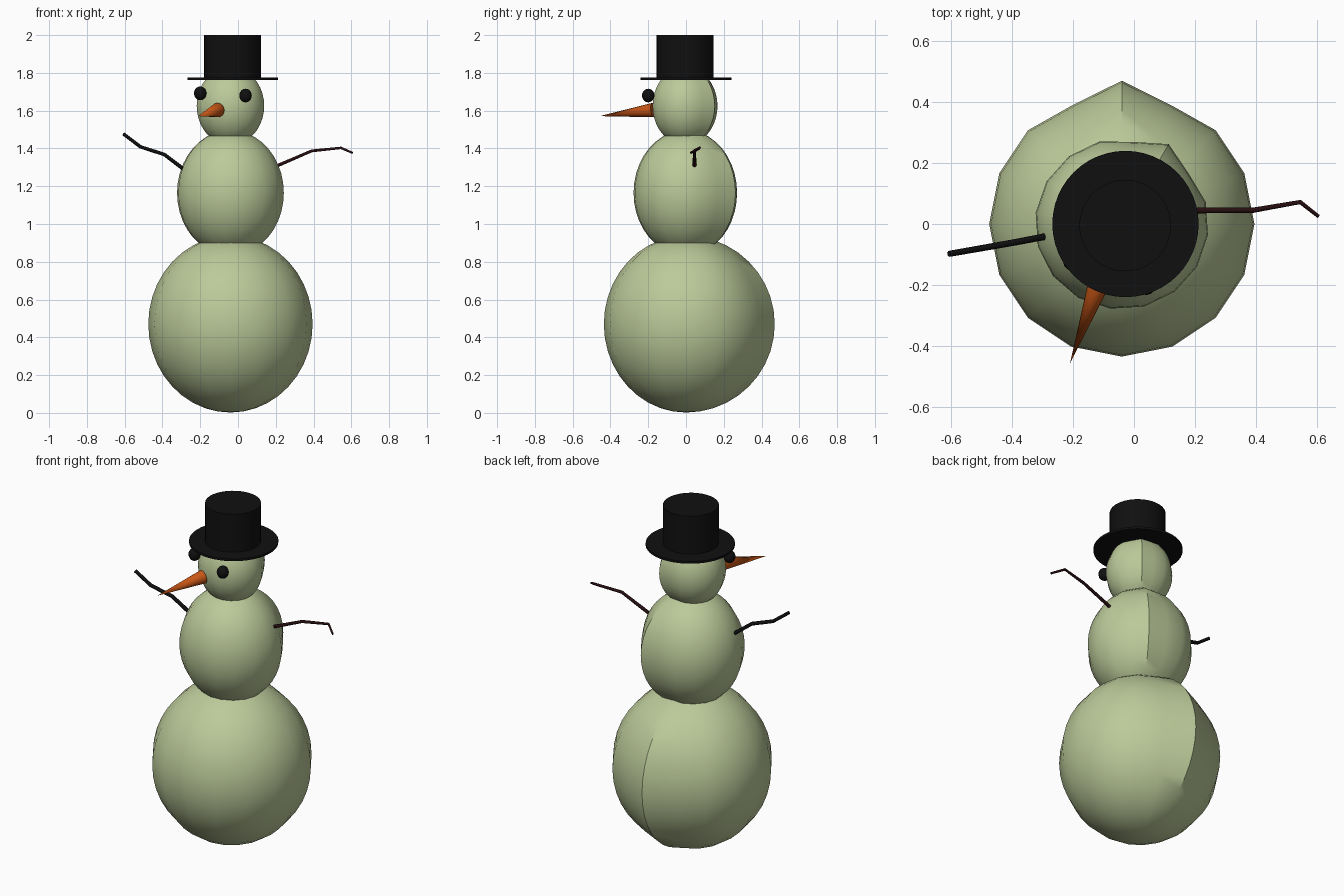
import bpy, bmesh, math
from mathutils import Vector

if "Cube" in bpy.data.objects:
    bpy.data.objects.remove(bpy.data.objects["Cube"], do_unlink=True)


def material(name, rgb):
    m = bpy.data.materials.new(name)
    m.use_nodes = True
    m.diffuse_color = (*rgb, 1)
    bsdf = m.node_tree.nodes["Principled BSDF"]
    bsdf.inputs["Base Color"].default_value = (*rgb, 1)
    bsdf.inputs["Roughness"].default_value = 0.8
    return m


SNOW = material("pale_green_snow", (0.50, 0.59, 0.32))
BLACK = material("black", (0.005, 0.005, 0.005))
CARROT = material("carrot_orange", (0.58, 0.095, 0.008))
TWIG = material("dark_brown_twig", (0.02, 0.004, 0.005))


def finish(bm, name, mat, angle=40):
    bmesh.ops.recalc_face_normals(bm, faces=bm.faces)
    mesh = bpy.data.meshes.new(name)
    bm.to_mesh(mesh)
    bm.free()
    ob = bpy.data.objects.new(name, mesh)
    bpy.context.collection.objects.link(ob)
    mesh.materials.append(mat)
    bpy.ops.object.select_all(action="DESELECT")
    ob.select_set(True)
    bpy.context.view_layer.objects.active = ob
    bpy.ops.object.shade_smooth_by_angle(angle=math.radians(angle))
    return ob


def snowball(name, centre, size, seam_deg):
    """Rolled ball with one raised vertical seam at the back."""
    bm = bmesh.new()
    bmesh.ops.create_uvsphere(bm, u_segments=16, v_segments=20, radius=1)
    step = math.tau / 16
    for v in bm.verts:
        turn = round(math.atan2(v.co.y, v.co.x) / step) % 16
        push = {0: 1.08, 1: 0.97, 15: 0.97}.get(turn, 1)
        r = math.hypot(v.co.x, v.co.y) * push
        a = turn * step + math.radians(seam_deg)
        v.co = Vector((centre[0] + r * math.cos(a) * size[0],
                       centre[1] + r * math.sin(a) * size[1],
                       max(0, centre[2] + v.co.z * size[2])))
    return finish(bm, name, SNOW)


def cone(name, start, end, r1, r2, mat, sides=32):
    start, end = Vector(start), Vector(end)
    axis = end - start
    bm = bmesh.new()
    bmesh.ops.create_cone(bm, cap_ends=True, segments=sides, radius1=r1,
                          radius2=r2, depth=axis.length)
    spin = axis.to_track_quat("Z", "Y")
    for v in bm.verts:
        v.co = spin @ v.co + (start + end) / 2
    return finish(bm, name, mat)


def eye(name, centre):
    bm = bmesh.new()
    bmesh.ops.create_uvsphere(bm, u_segments=12, v_segments=10, radius=0.033)
    for v in bm.verts:
        v.co.z *= 1.1
        v.co += Vector(centre)
    return finish(bm, name, BLACK)


def twig(name, points, thickness, taper, mat):
    curve = bpy.data.curves.new(name, "CURVE")
    curve.dimensions = "3D"
    curve.bevel_depth = thickness
    curve.bevel_resolution = 1
    curve.use_fill_caps = True
    line = curve.splines.new("POLY")
    line.points.add(len(points) - 1)
    for i, (p, co) in enumerate(zip(line.points, points)):
        p.co = (*co, 1)
        p.radius = 1 - taper * i / (len(points) - 1)
    curve.materials.append(mat)
    ob = bpy.data.objects.new(name, curve)
    bpy.context.collection.objects.link(ob)
    return ob


# Body
snowball("lower_body", (-0.04, 0, 0.47), (0.435, 0.435, 0.468), 90)
snowball("upper_body", (-0.04, 0, 1.165), (0.285, 0.28, 0.332), 60)
snowball("head", (-0.04, -0.005, 1.625), (0.182, 0.175, 0.207), 56)

# Hat
cone("hat_brim", (-0.028, 0, 1.762), (-0.028, 0, 1.775), 0.24, 0.24, BLACK, 48)
cone("hat_crown", (-0.029, -0.005, 1.77), (-0.029, -0.005, 2), 0.15, 0.15, BLACK, 48)

# Face
eye("left_eye", (0.04, -0.2, 1.68))
eye("right_eye", (-0.2, -0.122, 1.692))
cone("nose", (-0.108, -0.175, 1.603), (-0.21, -0.457, 1.571), 0.038, 0, CARROT, 16)

# Arms
twig("left_arm", [(0.2, 0.045, 1.305), (0.39, 0.045, 1.387),
                  (0.545, 0.072, 1.403), (0.605, 0.025, 1.377)], 0.01, 0.4, TWIG)
twig("right_arm", [(-0.285, -0.04, 1.288), (-0.39, -0.06, 1.368),
                   (-0.515, -0.082, 1.408), (-0.607, -0.098, 1.477)], 0.011, 0.1, BLACK)
